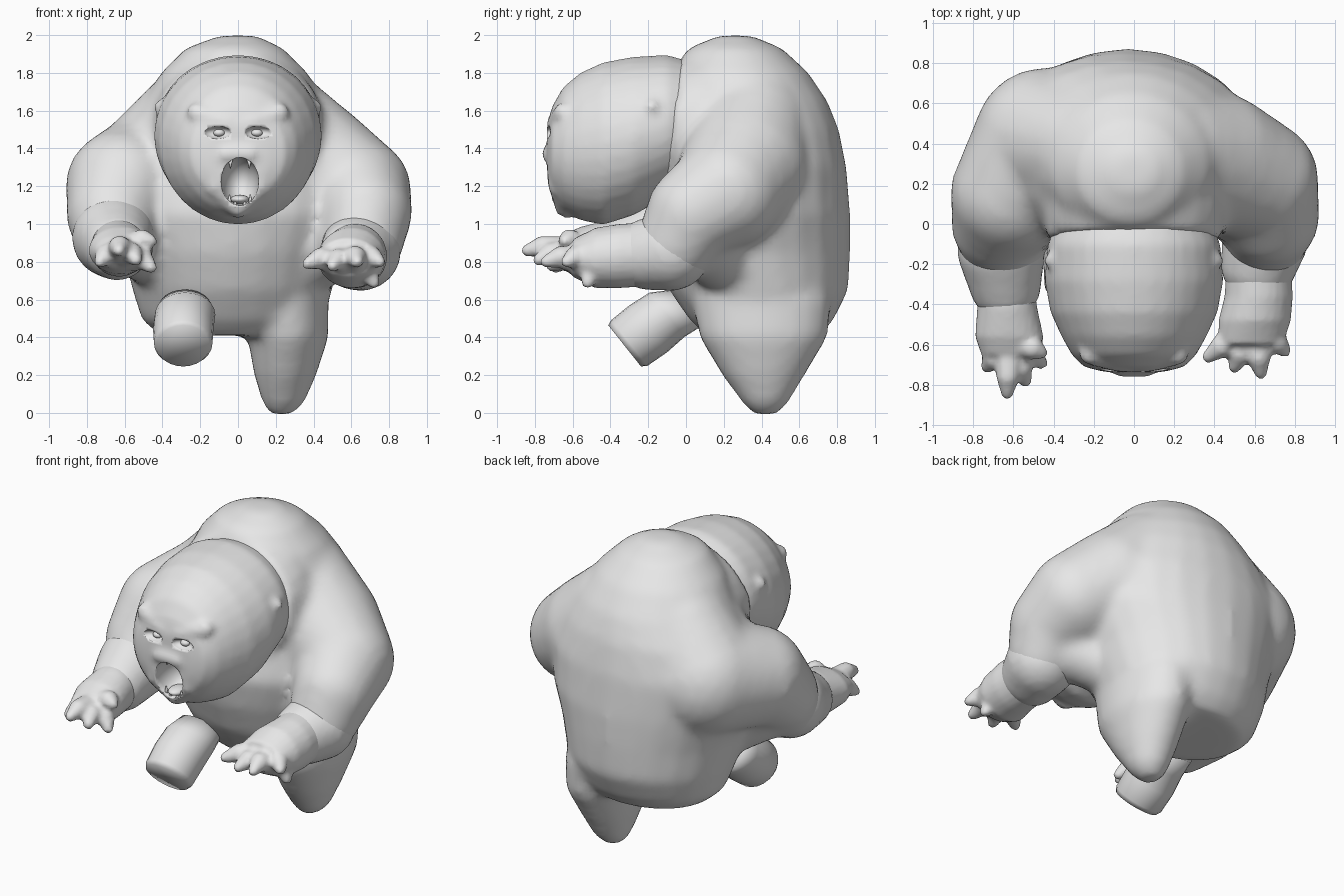
import bpy, bmesh, math
from mathutils import Vector, Matrix

cube = bpy.data.objects.get("Cube")
if cube:
    bpy.data.objects.remove(cube, do_unlink=True)

X, Y, Z = Vector((1, 0, 0)), Vector((0, 1, 0)), Vector((0, 0, 1))

fur = bpy.data.materials.new("grey_fur")
fur.use_nodes = True
fur.diffuse_color = (0.8, 0.8, 0.8, 1)
fur.node_tree.nodes["Principled BSDF"].inputs["Base Color"].default_value = (0.8, 0.8, 0.8, 1)


def loft(bm, sections, u=X, v=Y, sides=24):
    """Skin elliptical rings (cx, cy, cz, ru, rv) into a closed shell."""
    rings = []
    for cx, cy, cz, ru, rv in sections:
        c = Vector((cx, cy, cz))
        angles = [math.tau * i / sides for i in range(sides)]
        rings.append([bm.verts.new(c + u * ru * math.cos(a) + v * rv * math.sin(a)) for a in angles])
    for a, b in zip(rings, rings[1:]):
        for i in range(sides):
            j = (i + 1) % sides
            bm.faces.new((a[i], a[j], b[j], b[i]))
    bm.faces.new(rings[0][::-1])
    bm.faces.new(rings[-1])


def blob(bm, centre, radii):
    mat = Matrix.Translation(centre) @ Matrix.Diagonal((*radii, 1))
    bmesh.ops.create_icosphere(bm, subdivisions=3, radius=1, matrix=mat)


def limb(bm, points, steps=4):
    """Sweep a ball of changing radius through (x, y, z, r) points."""
    for a, b in zip(points, points[1:]):
        for k in range(steps + 1):
            p = Vector(a).lerp(Vector(b), k / steps)
            blob(bm, p.xyz, (p.w,) * 3)


def bake(obj):
    bpy.context.view_layer.update()
    graph = bpy.context.evaluated_depsgraph_get()
    mesh = bpy.data.meshes.new_from_object(obj.evaluated_get(graph))
    obj.modifiers.clear()
    obj.data = mesh
    if not mesh.materials:
        mesh.materials.append(fur)
    mesh.polygons.foreach_set("use_smooth", [True] * len(mesh.polygons))


def finish(name, bm, voxel=0, smooth=3):
    bmesh.ops.recalc_face_normals(bm, faces=bm.faces)
    mesh = bpy.data.meshes.new(name)
    bm.to_mesh(mesh)
    bm.free()
    mesh.materials.append(fur)
    obj = bpy.data.objects.new(name, mesh)
    bpy.context.collection.objects.link(obj)
    if voxel:
        remesh = obj.modifiers.new("fuse", "REMESH")
        remesh.mode = "VOXEL"
        remesh.voxel_size = voxel
        soften = obj.modifiers.new("soften", "SMOOTH")
        soften.factor = 0.5
        soften.iterations = smooth
    bake(obj)
    return obj


# Body: humped torso, neck collar, standing left leg and both upper arms fused together
bm = bmesh.new()
loft(bm, [(-.03, .41, .41, .38, .30), (-.03, .40, .49, .48, .38), (-.03, .385, .65, .53, .475),
          (-.03, .35, .85, .58, .52), (-.03, .33, 1.05, .66, .54), (-.05, .35, 1.30, .69, .50),
          (-.04, .35, 1.50, .59, .46), (-.02, .33, 1.65, .48, .42), (-.02, .29, 1.80, .39, .36),
          (-.02, .26, 1.93, .26, .25), (0, .26, 1.997, .10, .09)])
loft(bm, [(0, -.08, 1.52, .43, .365), (0, .05, 1.51, .46, .41), (0, .25, 1.50, .45, .42)], X, Vector((0, .15, 1)))
loft(bm, [(.23, .42, -.008, .06, .06), (.24, .42, .05, .11, .12), (.25, .41, .20, .165, .22),
          (.265, .41, .40, .215, .34), (.25, .40, .60, .23, .37), (.20, .40, .85, .22, .30)])
limb(bm, [(-.26, .38, 1.50, .31), (-.44, .42, 1.25, .36), (-.61, .15, 1.20, .305),
          (-.67, .0, 1.05, .24), (-.65, -.08, .95, .22)])
limb(bm, [(.22, .36, 1.50, .31), (.40, .31, 1.30, .35), (.62, .22, 1.17, .30),
          (.675, .04, 1.06, .25), (.66, -.05, .90, .215)])
for s in (-1, 1):
    limb(bm, [(s * .42, .18, .84, .19), (s * .60, .03, .95, .20)])
finish("body", bm, .03, 8)

# Raised right leg with a blunt end
bm = bmesh.new()
loft(bm, [(-.28, .02, .56, .14, .12), (-.28, -.10, .52, .16, .15), (-.29, -.20, .445, .16, .16),
          (-.29, -.30, .37, .155, .155), (-.29, -.325, .355, .14, .14)], X, Vector((0, -.62, .78)))
finish("raised_right_leg", bm)

# Forearms
for name, points in (("right_forearm", [(-.66, -.13, .93, .22), (-.64, -.30, .88, .18)]),
                     ("left_forearm", [(.65, -.08, .86, .215), (.62, -.20, .84, .19)])):
    bm = bmesh.new()
    limb(bm, points)
    finish(name, bm, .025, 2)

# Paws: flattened palm with tapering clawed fingers
paws = {
    "right_paw": ([(-.64, -.28, .88, .14, .15), (-.63, -.42, .87, .15, .15),
                   (-.62, -.56, .86, .17, .125), (-.61, -.65, .85, .15, .09)],
                  [(-.63, -.84, .86), (-.54, -.78, .81), (-.46, -.69, .77), (-.73, -.71, .80), (-.46, -.64, .91)]),
    "left_paw": ([(.62, -.20, .84, .16, .17), (.62, -.36, .83, .17, .17),
                  (.60, -.48, .82, .18, .16), (.58, -.60, .82, .16, .10)],
                 [(.37, -.66, .79), (.50, -.71, .78), (.63, -.74, .80), (.75, -.63, .80), (.72, -.52, .69)]),
}
for name, (palm, tips) in paws.items():
    bm = bmesh.new()
    loft(bm, palm, X, Z)
    centre = Vector(palm[2][:3])
    for tip in map(Vector, tips):
        base = centre.lerp(tip, .4)
        knuckle = centre.lerp(tip, .7) + Z * .02
        limb(bm, [(*base, .075), (*knuckle, .058), (*tip, .032)], 5)
    finish(name, bm, .016, 2)

# Head: rounded skull with brow ridges, nose, lips and ears
bm = bmesh.new()
loft(bm, [(0, .02, 1.52, .38, .34), (0, -.10, 1.52, .43, .375), (0, -.28, 1.465, .445, .42),
          (0, -.44, 1.425, .415, .43), (0, -.56, 1.41, .36, .39), (0, -.65, 1.395, .31, .33),
          (0, -.71, 1.38, .25, .24), (0, -.735, 1.36, .15, .16)], X, Z, 32)
limb(bm, [(-.06, -.72, 1.37, .045), (.06, -.72, 1.37, .045)])
for s in (-1, 1):
    limb(bm, [(s * .06, -.69, 1.53, .05), (s * .22, -.65, 1.59, .052)], 8)
    limb(bm, [(s * .11, -.68, 1.36, .06), (s * .12, -.67, 1.20, .06), (0, -.635, 1.09, .06)])
    blob(bm, (s * .41, -.18, 1.62), (.035, .04, .04))
head = finish("head", bm, .022, 4)

# Hollows for the roaring mouth and eye sockets
bm = bmesh.new()
blob(bm, (.01, -.72, 1.225), (.10, .17, .13))
for s in (-1, 1):
    blob(bm, (s * .11, -.745, 1.485), (.075, .06, .035))
cutter = finish("face_cutter", bm)
cutter.hide_render = True
cut = head.modifiers.new("hollows", "BOOLEAN")
cut.operation = "DIFFERENCE"
cut.object = cutter
bake(head)
bpy.data.objects.remove(cutter, do_unlink=True)

# Eyes, tongue and teeth
for side, s in (("right", -1), ("left", 1)):
    bm = bmesh.new()
    blob(bm, (s * .10, -.69, 1.482), (.03, .025, .02))
    finish(side + "_eye", bm)
bm = bmesh.new()
blob(bm, (.01, -.64, 1.13), (.05, .07, .025))
finish("tongue", bm)
bm = bmesh.new()
for s in (-1, 1):
    for x, z, tip in ((.055, 1.13, 1), (.025, 1.11, 1), (.05, 1.32, -1)):
        mat = Matrix.Translation((.01 + s * x, -.68, z)) @ Matrix.Diagonal((1, 1, tip, 1))
        bmesh.ops.create_cone(bm, cap_ends=True, segments=8, radius1=.014, radius2=.003, depth=.05, matrix=mat)
finish("teeth", bm)
